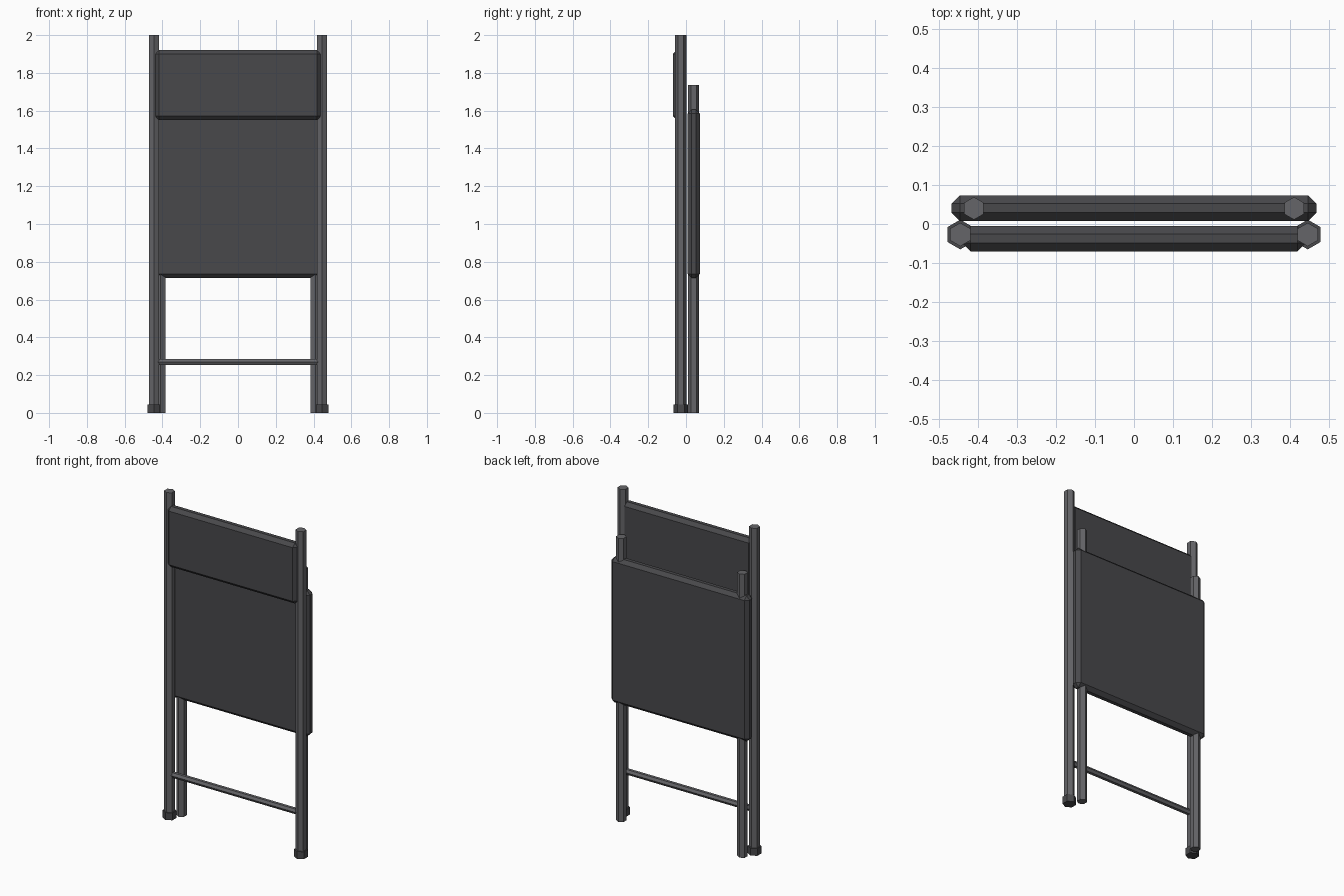
import bpy
import math
from mathutils import Vector

if "Cube" in bpy.data.objects:
    bpy.data.objects.remove(bpy.data.objects["Cube"], do_unlink=True)


def material(name, colour):
    m = bpy.data.materials.new(name)
    m.use_nodes = True
    m.diffuse_color = (*colour, 1)
    bsdf = m.node_tree.nodes["Principled BSDF"]
    bsdf.inputs["Base Color"].default_value = (*colour, 1)
    bsdf.inputs["Roughness"].default_value = 0.6
    return m


METAL = material("grey metal", (0.13, 0.13, 0.14))
PADDING = material("charcoal padding", (0.065, 0.065, 0.07))
RUBBER = material("dark rubber", (0.065, 0.065, 0.07))


def hex_tube(name, start, end, radius, mat):
    """Six-sided rod between two points, with a corner facing the front."""
    a, b = Vector(start), Vector(end)
    axis = b - a
    bpy.ops.mesh.primitive_cylinder_add(
        vertices=6, radius=radius, depth=axis.length, location=(a + b) / 2)
    ob = bpy.context.object
    ob.name = name
    if abs(axis.x) > abs(axis.z):
        ob.rotation_euler.y = math.pi / 2
    ob.data.materials.append(mat)
    return ob


def panel(name, low, high, chamfer):
    """Padded board with chamfered edges."""
    a, b = Vector(low), Vector(high)
    bpy.ops.mesh.primitive_cube_add(size=1, location=(a + b) / 2)
    ob = bpy.context.object
    ob.name = name
    ob.scale = b - a
    bpy.ops.object.transform_apply(location=False, rotation=False, scale=True)
    bevel = ob.modifiers.new("Chamfer", "BEVEL")
    bevel.width = chamfer
    bevel.segments = 1
    ob.data.materials.append(PADDING)
    return ob


# Legs and rubber feet on both sides
for side, s in (("left", 1), ("right", -1)):
    x, y = s * 0.445, -0.027
    hex_tube(f"front_leg_{side}", (x, y, 0.01), (x, y, 2), 0.03, METAL)
    hex_tube(f"foot_{side}", (x, y, 0), (x, y, 0.045), 0.038, RUBBER)
    x, y = s * 0.41, 0.04
    hex_tube(f"rear_leg_{side}", (x, y, 0), (x, y, 1.735), 0.029, METAL)

# Crossbar between the front legs
hex_tube("crossbar", (-0.43, -0.027, 0.27), (0.43, -0.027, 0.27), 0.018, METAL)

# Folded seat and backrest
panel("seat", (-0.467, 0.008, 0.715), (0.467, 0.073, 1.605), 0.021)
panel("backrest", (-0.44, -0.07, 1.55), (0.44, -0.005, 1.92), 0.021)
